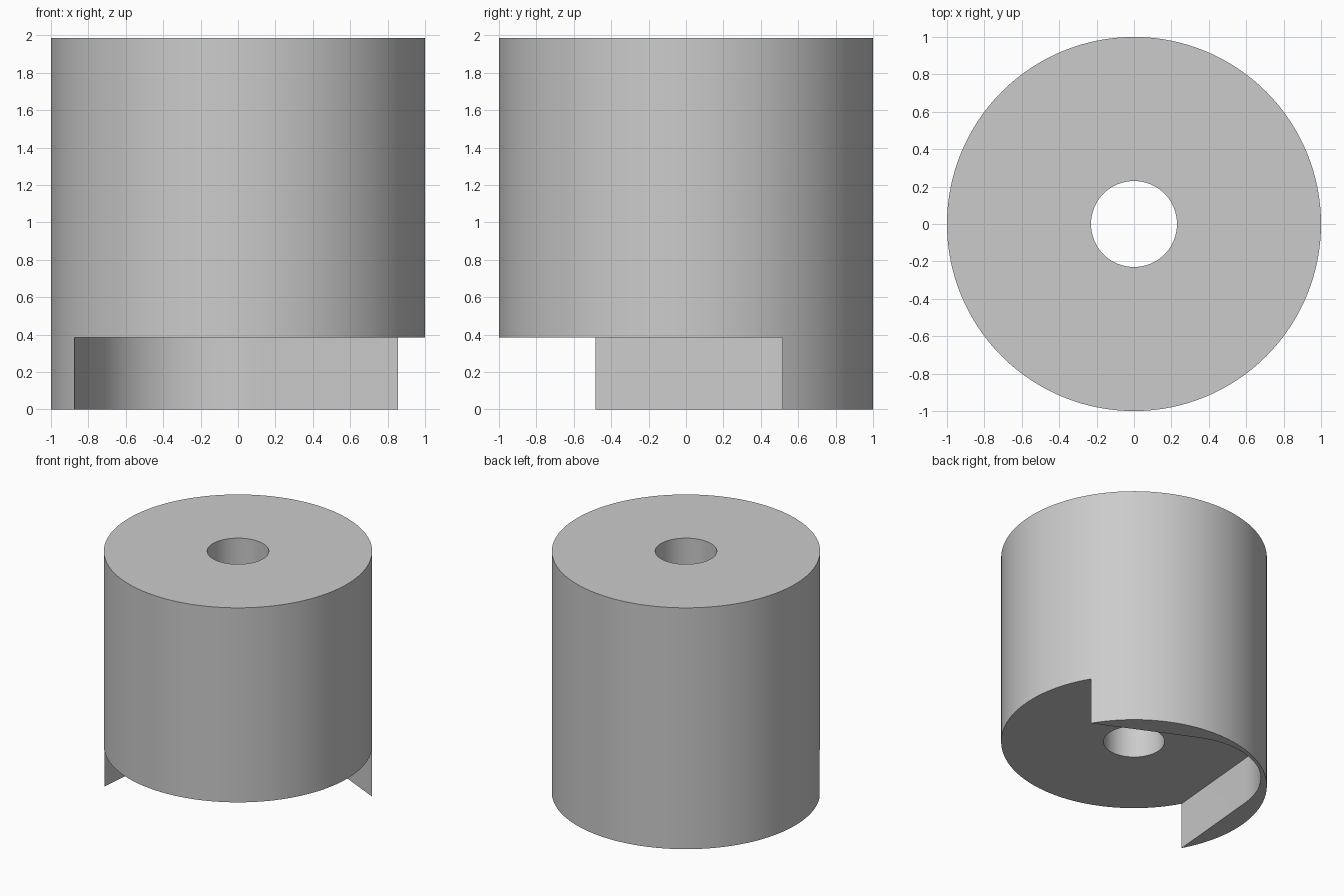
import bpy, bmesh, math
from mathutils import Matrix, Vector

if "Cube" in bpy.data.objects:
    bpy.data.objects.remove(bpy.data.objects["Cube"], do_unlink=True)

HEIGHT, STEP, BORE = 1.985, 0.385, 0.23

grey = bpy.data.materials.new("plain_grey")
grey.use_nodes = True
grey.diffuse_color = (0.6, 0.6, 0.6, 1)
grey.node_tree.nodes["Principled BSDF"].inputs["Base Color"].default_value = (0.6, 0.6, 0.6, 1)


def prism(name, outline, z0, z1):
    """Extrude a closed flat outline from z0 to z1."""
    bm = bmesh.new()
    base = bm.faces.new([bm.verts.new((p[0], p[1], z0)) for p in outline])
    top = bmesh.ops.extrude_face_region(bm, geom=[base])["geom"]
    verts = [v for v in top if isinstance(v, bmesh.types.BMVert)]
    bmesh.ops.translate(bm, verts=verts, vec=(0, 0, z1 - z0))
    bmesh.ops.recalc_face_normals(bm, faces=bm.faces)
    mesh = bpy.data.meshes.new(name)
    bm.to_mesh(mesh)
    bm.free()
    mesh.materials.append(grey)
    obj = bpy.data.objects.new(name, mesh)
    bpy.context.collection.objects.link(obj)
    return obj


def arc(radius, start, end, steps, centre=(0, 0)):
    angles = [start + (end - start) * i / steps for i in range(steps + 1)]
    return [Vector((centre[0] + radius * math.cos(a), centre[1] + radius * math.sin(a)))
            for a in angles]


def circle(radius, steps):
    return arc(radius, 0, math.tau, steps)[:-1]


# Main body and its centre bore
body = prism("cylinder_body", circle(1, 128), 0, HEIGHT)
bore = prism("bore_cutter", circle(BORE, 64), -0.2, HEIGHT + 0.2)

# Rounded V pocket that leaves a thin curved skirt below the body
half = math.radians(35)
chord, crest = 0.018, 0.975
tip = chord + 1 / math.tan(half)
centre = (crest - tip * math.sin(half)) / (1 - math.sin(half))
fillet = arc(crest - centre, half, math.pi - half, 32, (0, centre))
reach = 1.2
flare = tip - reach / math.tan(half)
outline = fillet + [Vector((-reach, flare)), Vector((-reach, -1.5)),
                    Vector((reach, -1.5)), Vector((reach, flare))]
turn = Matrix.Rotation(math.radians(30), 2)
pocket = prism("pocket_cutter", [turn @ p for p in outline], -0.2, STEP)

# Cut both shapes out of the body
bpy.context.view_layer.objects.active = body
body.select_set(True)
for cutter in (bore, pocket):
    cutter.hide_render = True
    mod = body.modifiers.new(cutter.name, "BOOLEAN")
    mod.operation = "DIFFERENCE"
    mod.solver = "EXACT"
    mod.object = cutter
    bpy.ops.object.modifier_apply(modifier=mod.name)
    bpy.data.objects.remove(cutter, do_unlink=True)

bpy.ops.object.shade_smooth_by_angle(angle=math.radians(20))
